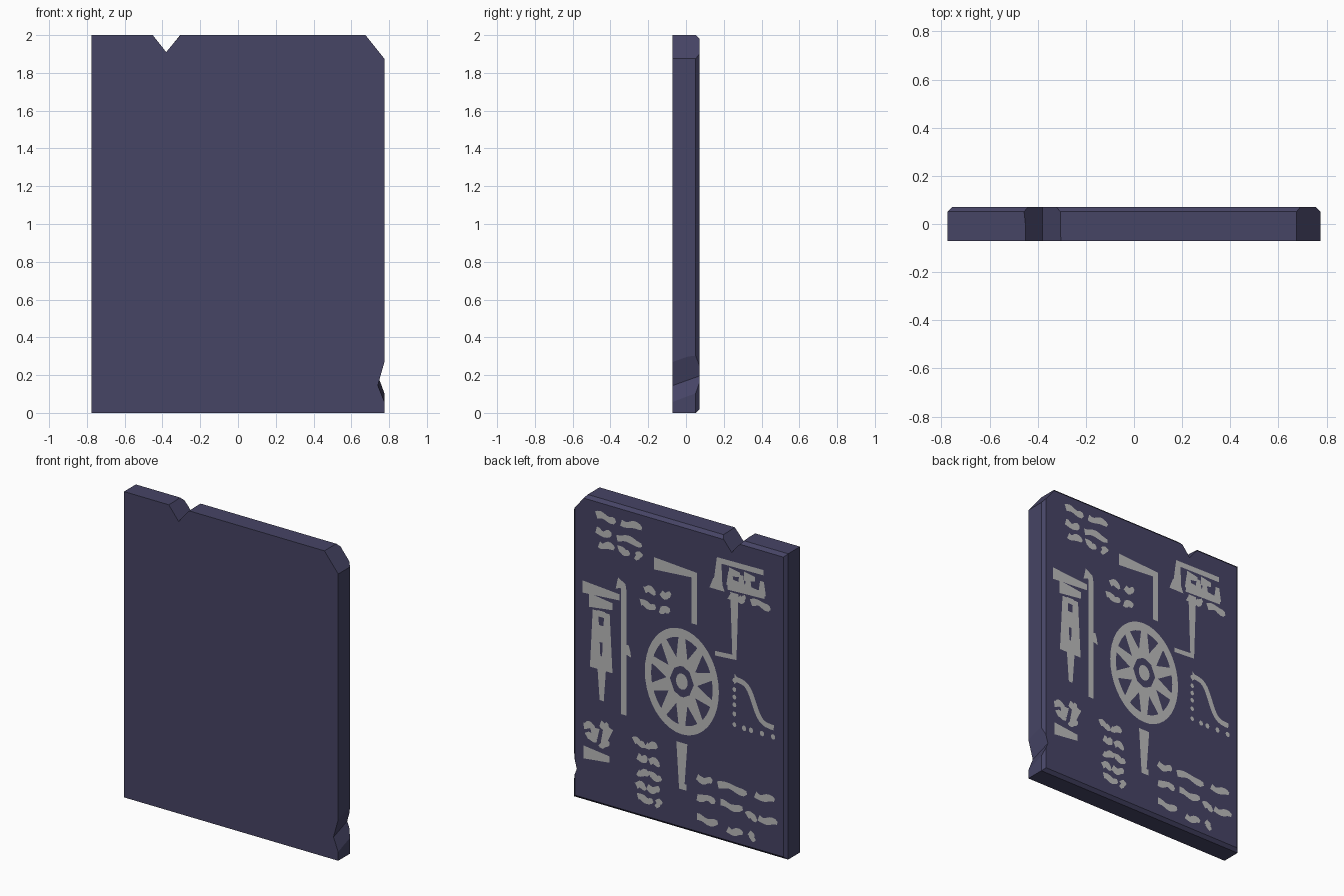
import bpy, bmesh, math
from mathutils import Vector

if "Cube" in bpy.data.objects:
    bpy.data.objects.remove(bpy.data.objects["Cube"])


def material(name, rgb):
    m = bpy.data.materials.new(name)
    m.diffuse_color = (*rgb, 1)
    m.use_nodes = True
    m.node_tree.nodes["Principled BSDF"].inputs["Base Color"].default_value = m.diffuse_color
    return m


SLATE = material("slate_violet", (0.061, 0.058, 0.130))
GREY = material("carving_grey", (0.50, 0.50, 0.50))
FACE = 0.0715          # carvings sit just proud of the back face


def make_object(name, bm, mat):
    mesh = bpy.data.meshes.new(name)
    bm.to_mesh(mesh)
    bm.free()
    mesh.materials.append(mat)
    ob = bpy.data.objects.new(name, mesh)
    bpy.context.collection.objects.link(ob)
    return ob


# ---- slab: box with bevelled back rim ----
bm = bmesh.new()
bmesh.ops.create_cube(bm, size=1)
for v in bm.verts:
    v.co = Vector((v.co.x * 1.55, v.co.y * 0.142, v.co.z * 2 + 1))
rim = [e for e in bm.edges if all(v.co.y > 0 for v in e.verts)]
bmesh.ops.bevel(bm, geom=rim, offset=0.02, segments=1, affect='EDGES')
slab = make_object("stone_slab", bm, SLATE)


def chip(name, front, back):
    """Cut a skewed triangular prism (front / back triangles in x, z) out of the slab."""
    bm = bmesh.new()
    ends = [[], []]
    for f, b in zip(front, back):
        f, b = Vector(f), Vector(b)
        for k, s in enumerate((-1, 1)):
            p = (f + b) / 2 + s * (b - f)
            ends[k].append(bm.verts.new((p.x, s * 0.14, p.y)))
    a, c = ends
    bm.faces.new(a)
    bm.faces.new(c[::-1])
    for i in range(3):
        j = (i + 1) % 3
        bm.faces.new((a[i], c[i], c[j], a[j]))
    bmesh.ops.recalc_face_normals(bm, faces=bm.faces)
    cutter = make_object(name, bm, SLATE)
    cutter.hide_render = True
    mod = slab.modifiers.new(name, 'BOOLEAN')
    mod.operation, mod.solver, mod.object = 'DIFFERENCE', 'EXACT', cutter
    bpy.context.view_layer.objects.active = slab
    bpy.ops.object.modifier_apply(modifier=name)
    bpy.data.objects.remove(cutter)


chip("top_notch", [(-.53, 2.09), (-.38, 1.91), (-.225, 2.09)],
     [(-.545, 2.09), (-.38, 1.91), (-.23, 2.09)])
corner = [(.575, 2.125), (.875, 1.75), (.875, 2.125)]
chip("corner_chip", corner, corner)
chip("side_notch", [(.815, .395), (.74, .145), (.815, -.045)],
     [(.815, .41), (.74, .195), (.815, .01)])


# ---- flat carving helpers (x, z on the back face) ----
def strip(bm, left, right):
    """Quad strip between two point rows, facing +y."""
    vs = [[bm.verts.new((x, FACE, z)) for x, z in row] for row in (left, right)]
    for i in range(len(left) - 1):
        f = bm.faces.new((vs[0][i], vs[0][i + 1], vs[1][i + 1], vs[1][i]))
        f.normal_update()
        if f.normal.y < 0:
            f.normal_flip()


def ribbon(bm, pts, width):
    """Mitred stroke along a path; width may be one value or one per point."""
    pts = [Vector(p) for p in pts]
    n = len(pts)
    w = width if isinstance(width, list) else [width] * n
    left, right = [], []
    for i, p in enumerate(pts):
        d1 = (p - pts[max(i - 1, 0)]).normalized()
        d2 = (pts[min(i + 1, n - 1)] - p).normalized()
        d1, d2 = (d1 or d2), (d2 or d1)
        t = (d1 + d2).normalized()
        off = Vector((-t.y, t.x)) * w[i] / 2 / max(t.dot(d1), 0.5)
        left.append(p + off)
        right.append(p - off)
    strip(bm, left, right)


def squiggle(bm, x0, x1, z, seed):
    """Short wavy mark standing in for an illegible line."""
    n = 8
    pts, w = [], []
    for i in range(n + 1):
        t = i / n
        pts.append((x0 + (x1 - x0) * t, z + 0.009 * math.sin(6.5 * t + seed * 1.7)))
        w.append(0.022 if i in (0, n) else 0.042 + 0.006 * math.sin(9 * t + seed))
    ribbon(bm, pts, w)


def disc(bm, x, z, rx, rz, r_in=0.0, n=40):
    """Elliptical disc or ring."""
    ring = [(math.cos(a), math.sin(a)) for a in (2 * math.pi * i / n for i in range(n + 1))]
    k = max(r_in, 0.001)
    strip(bm, [(x + rx * c, z + rz * s) for c, s in ring],
          [(x + rx * k * c, z + rz * k * s) for c, s in ring])


# ---- wheel: stretched ring, ten spokes and hub ----
bm = bmesh.new()
cx, cz, rx, rz = -0.02, 0.97, 0.268, 0.345
disc(bm, cx, cz, rx, rz, 0.83)
disc(bm, cx, cz, 0.042, 0.052)
for i in range(10):
    a = math.radians(36 * i + 18)
    c, s = math.cos(a) * rx, math.sin(a) * rz
    ribbon(bm, [(cx + c * k, cz + s * k) for k in (0.29, 0.86)], 0.046)
make_object("wheel_carving", bm, GREY)

# ---- straight lines, bars and the curve ----
lines = [
    (.04, [(.18, 1.69), (-.11, 1.69), (-.11, 1.37)]),
    (.04, [(-.02, .57), (-.02, .285), (-.055, .285)]),
    (.035, [(-.28, 1.65), (-.29, 1.835), (-.61, 1.84)]),
    (.055, [(-.275, 1.64), (-.275, 1.71)]),
    (.04, [(-.35, 1.70), (-.62, 1.69)]),
    (.03, [(-.40, 1.65), (-.40, 1.23), (-.26, 1.22)]),
    (.05, [(-.40, 1.60), (-.40, 1.645)]),
    (.04, [(.45, 1.49), (.405, 1.48), (.40, 1.45), (.40, .64)]),
    (.04, [(.385, 1.04), (.375, 1.07), (.385, 1.10)]),
    (.04, [(.70, 1.40), (.43, 1.40)]),
    (.045, [(.65, 1.325), (.48, 1.325)]),
    (.03, [(.56, .89), (.56, .69)]),
    (.042, [(.69, .32), (.505, .32)]),
]
bm = bmesh.new()
for w, pts in lines:
    ribbon(bm, pts, w)
for x in (-.37, -.45, -.50, -.60):          # small comb shape
    ribbon(bm, [(x, 1.69), (x, 1.78)], .028)
for x in (-.36, -.47):
    ribbon(bm, [(x, 1.78), (x - .08, 1.78)], .03)
make_object("line_carvings", bm, GREY)

# ---- plotted curve with dotted axes ----
bm = bmesh.new()
curve = []
for i in range(17):
    t = i / 16
    curve.append((-.40 - .285 * t, .845 + .245 / (1 + math.exp(12 * (t - .5)))))
ribbon(bm, curve, .035)
for z in (1.08, 1.02, .97, .92, .86, .79):
    disc(bm, -.40, z, .014, .016, n=8)
for x in (-.47, -.52, -.60, -.68):
    disc(bm, x, .785, .016, .018, n=8)
make_object("dotted_graph_carving", bm, GREY)

# ---- tall box with two windows ----
bm = bmesh.new()
ribbon(bm, [(.605, .89), (.605, 1.27)], .04)
ribbon(bm, [(.522, .89), (.522, 1.27)], .04)
for z0, z1 in ((.89, .98), (1.07, 1.18), (1.235, 1.275)):
    ribbon(bm, [(.563, z0), (.563, z1)], .05)
make_object("window_box_carving", bm, GREY)

# ---- groups of squiggled marks: z, then x ranges ----
upper = [
    (1.895, (.60, .46), (.42, .27)), (1.79, (.60, .49), (.45, .27)),
    (1.71, (.58, .47), (.44, .36), (.315, .275)),
    (1.505, (.25, .17), (.13, .06)), (1.405, (.28, .17), (.14, .07)),
    (1.625, (-.43, -.48), (-.52, -.66)),
]
lower = [
    (.49, (.33, .25), (.24, .16)), (.39, (.30, .23), (.215, .14)),
    (.295, (.30, .22), (.215, .13)), (.21, (.31, .24), (.23, .14)),
    (.13, (.30, .19), (.165, .135)),
    (.37, (-.13, -.24), (-.28, -.49), (-.55, -.69)),
    (.25, (-.13, -.26), (-.30, -.46)), (.225, (-.49, -.56), (-.575, -.71)),
    (.11, (-.13, -.28)), (.09, (-.35, -.46), (-.515, -.54)),
    (.50, (.69, .61)), (.43, (.67, .60)), (.53, (.57, .51)), (.41, (.57, .51)),
]
for name, rows in (("upper_marks", upper), ("lower_marks", lower)):
    bm = bmesh.new()
    for k, (z, *spans) in enumerate(rows):
        for j, (x0, x1) in enumerate(spans):
            squiggle(bm, x0, x1, z, k + 2 * j)
    if rows is lower:                        # joining strokes of the small pair of marks
        ribbon(bm, [(.61, .50), (.61, .43)], .035)
        ribbon(bm, [(.51, .53), (.55, .41)], .035)
    make_object(name, bm, GREY)
